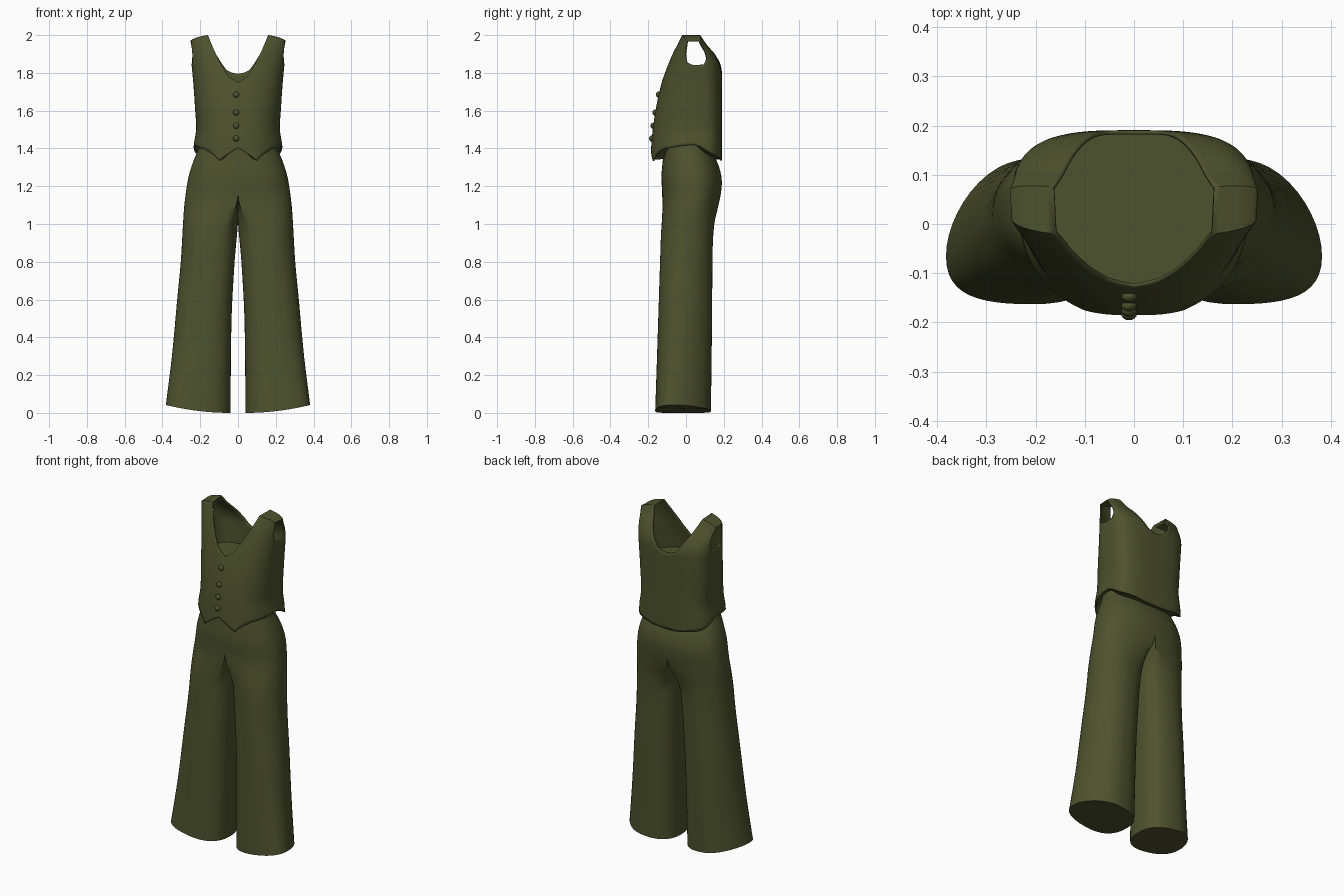
import bpy, bmesh, math

if "Cube" in bpy.data.objects:
    bpy.data.objects.remove(bpy.data.objects["Cube"])

olive = bpy.data.materials.new("olive_cloth")
olive.diffuse_color = (0.075, 0.085, 0.027, 1)
olive.use_nodes = True
olive.node_tree.nodes["Principled BSDF"].inputs["Base Color"].default_value = olive.diffuse_color


def curve(pts):
    """Smooth interpolation through (z, value) points."""
    def slope(i):
        a, b = pts[max(i - 1, 0)], pts[min(i + 1, len(pts) - 1)]
        return (b[1] - a[1]) / (b[0] - a[0])

    def f(z):
        z = min(max(z, pts[0][0]), pts[-1][0])
        i = 0
        while i < len(pts) - 2 and z > pts[i + 1][0]:
            i += 1
        (z0, v0), (z1, v1) = pts[i], pts[i + 1]
        h = z1 - z0
        t = (z - z0) / h
        return ((2*t**3 - 3*t*t + 1) * v0 + (t**3 - 2*t*t + t) * h * slope(i)
                + (3*t*t - 2*t**3) * v1 + (t**3 - t*t) * h * slope(i + 1))
    return f


def spow(v, e):
    return math.copysign(abs(v) ** e, v)


def finish(bm, name, angle=40):
    bmesh.ops.remove_doubles(bm, verts=bm.verts, dist=0.0004)
    bmesh.ops.recalc_face_normals(bm, faces=bm.faces)
    # make sure the shell points outwards at its front
    front = min(bm.faces, key=lambda f: f.calc_center_median().y)
    if front.normal.y > 0:
        bmesh.ops.reverse_faces(bm, faces=bm.faces)
    me = bpy.data.meshes.new(name)
    bm.to_mesh(me)
    bm.free()
    ob = bpy.data.objects.new(name, me)
    bpy.context.collection.objects.link(ob)
    me.materials.append(olive)
    bpy.ops.object.select_all(action='DESELECT')
    ob.select_set(True)
    bpy.context.view_layer.objects.active = ob
    bpy.ops.object.shade_smooth_by_angle(angle=math.radians(angle))
    return ob


# ---- waistcoat: columns run from the hem up to neck, shoulder or armhole edge
width = curve([(1.33, .24), (1.42, .234), (1.5, .222), (1.62, .228), (1.75, .237), (1.88, .25), (2, .267)])
chest = curve([(1.33, -.19), (1.5, -.176), (1.65, -.152), (1.78, -.12), (1.9, -.08), (2, -.03)])
back = curve([(1.33, .19), (1.6, .19), (1.78, .19), (1.84, .185), (1.9, .155), (1.95, .112), (2, .078)])
MID, EF, EB = 0.04, 0.87, 0.6
# hem angle, hem z, top angle, top z (angle 0 = centre line, 90 = side seam)
front_keys = [(0, 1.40, 0, 1.75), (10, 1.37, 10, 1.785), (21.5, 1.335, 18, 1.842), (28, 1.36, 27, 1.925),
              (36, 1.378, 33.5, 2.0), (46, 1.395, 53, 1.987), (58, 1.402, 70, 1.97),
              (68, 1.41, 72, 1.90), (77, 1.415, 78, 1.855), (90, 1.42, 90, 1.84)]
back_keys = [(0, 1.335, 0, 1.795), (8, 1.337, 5.2, 1.813), (16, 1.343, 11.5, 1.862), (23, 1.348, 19.5, 1.93),
             (30, 1.352, 26, 2.0), (39, 1.357, 47, 1.987), (50, 1.362, 69, 1.97),
             (62, 1.372, 66, 1.92), (71, 1.383, 69, 1.875), (81, 1.4, 78, 1.845), (90, 1.42, 90, 1.84)]
SUB, ROWS = 4, 30


def panel(bm, keys, depth, e, side):
    cols = []
    for i in range((len(keys) - 1) * SUB + 1):
        k = min(i // SUB, len(keys) - 2)
        t = i / SUB - k
        ab, zb, at, zt = [p + (q - p) * t for p, q in zip(keys[k], keys[k + 1])]
        col = []
        for r in range(ROWS + 1):
            s = r / ROWS
            a = math.radians(ab + (at - ab) * s ** 5)
            z = zb + (zt - zb) * s
            x = width(z) * spow(math.sin(a), e)
            y = MID + (depth(z) - MID) * max(math.cos(a), 0) ** e
            if i == (len(keys) - 1) * SUB:
                y = MID
            col.append(bm.verts.new((side * x, y, z)))
        cols.append(col)
    for c, d in zip(cols, cols[1:]):
        for r in range(ROWS):
            bm.faces.new((c[r], d[r], d[r + 1], c[r + 1]))
    return cols


bm, under = bmesh.new(), bmesh.new()
for side in (1, -1):
    f = panel(bm, front_keys, chest, EF, side)
    b = panel(bm, back_keys, back, EB, side)
    for i in range(4 * SUB, 6 * SUB):          # shoulder strap
        bm.faces.new((f[i][-1], f[i + 1][-1], b[i + 1][-1], b[i][-1]))
    for cols in (f, b):                        # underside strip from the hem to the waist
        strip = []
        for c in cols:
            x, y, z = c[0].co
            strip.append((under.verts.new((x * .985, y * .985, z + .006)),
                          under.verts.new((x * .7, y * .5, z + .01))))
        for p, q in zip(strip, strip[1:]):
            under.faces.new((p[0], q[0], q[1], p[1]))
vest = finish(bm, "waistcoat", 50)
sol = vest.modifiers.new("cloth_thickness", 'SOLIDIFY')
sol.thickness = 0.008
sol.offset = -1
finish(under, "waistcoat_underside")

# ---- inner lining closing the body below the neck
bm = bmesh.new()
loop = []
LINING = 1.68
for i in range(64):
    a = i * math.tau / 64
    depth, e = (back, EB) if math.cos(a) > 0 else (chest, EF)
    loop.append(bm.verts.new(((width(LINING) - .004) * spow(math.sin(a), e),
                              MID + (depth(LINING) - MID) * 0.98 * abs(math.cos(a)) ** e, LINING)))
bm.faces.new(loop)
finish(bm, "inner_lining")

# ---- buttons down the front
for n, z in enumerate((1.685, 1.59, 1.52, 1.453)):
    bm = bmesh.new()
    bmesh.ops.create_uvsphere(bm, u_segments=16, v_segments=10, radius=0.016)
    for v in bm.verts:
        v.co.y *= 0.8
        v.co += type(v.co)((-0.01, chest(z) - 0.002, z))
    finish(bm, "button_%d" % (n + 1), 60)

# ---- wide trousers: leg ovals blending into a half torso section at the crotch
outer = curve([(0, .382), (.2, .36), (.4, .34), (.6, .322), (.8, .303), (1, .291), (1.1, .284),
               (1.25, .262), (1.35, .23), (1.4, .208), (1.46, .198)])
inner = curve([(0, .04), (.5, .034), (.8, .018), (1.0, .001), (1.1, 0), (1.46, 0)])
belly = curve([(0, -.163), (.5, -.147), (1, -.131), (1.15, -.126), (1.25, -.13), (1.35, -.122), (1.46, -.115)])
seat = curve([(0, .132), (.5, .138), (.9, .142), (1, .152), (1.1, .174), (1.22, .19), (1.3, .176),
              (1.38, .143), (1.46, .125)])
N, SPLIT, CROTCH = 48, 120, 1.16
levels = [i * CROTCH / 36 for i in range(37)] + [CROTCH + i * 0.03 for i in range(1, 11)]


def leg_point(a, z):
    xo, xi, yf, yb = outer(z), inner(z), belly(z), seat(z)
    cy, ry = (yf + yb) / 2, (yb - yf) / 2
    r = math.radians(a)
    e = 0.98 if math.cos(r) > 0 else 0.8
    # leg oval, its outer edge swept forward toward the hem
    x = (xo + xi) / 2 + (xo - xi) / 2 * spow(math.cos(r), e)
    y = cy + ry * spow(math.sin(r), e)
    y -= 0.05 * max(0, math.cos(r)) ** 2 * max(0, 1 - z / 0.9)
    # half torso section
    if abs(a) <= SPLIT:
        d = math.radians(a * 90 / SPLIT)
        tx, ty = xo * max(math.cos(d), 0) ** 0.85, cy + ry * spow(math.sin(d), 0.85)
        if abs(a) == SPLIT:
            tx = 0
    else:
        tx, ty = 0, cy + ry * math.copysign((180 - abs(a)) / (180 - SPLIT), a)
    b = min(max((z - 0.92) / (CROTCH - 0.92), 0), 1)
    b = b * b * (3 - 2 * b)
    # curved hem, lifted on the outside
    lift = 0.042 * max(0, (x - xi) / (xo - xi)) ** 2 * max(0, 1 - z / 0.3)
    return x + (tx - x) * b, y + (ty - y) * b, z + lift


bm = bmesh.new()
for side in (1, -1):
    rings = []
    for z in levels:
        ring = []
        for i in range(N):
            x, y, h = leg_point(-180 + i * 360 / N, z)
            ring.append(bm.verts.new((side * x, y, h)))
        rings.append(ring)
    for k in range(len(rings) - 1):
        lo, hi = rings[k], rings[k + 1]
        for i in range(N):
            j = (i + 1) % N
            mid = abs(-180 + (i + 0.5) * 360 / N)
            if mid > SPLIT and levels[k] > CROTCH - 0.001:
                continue                       # no wall inside the torso
            bm.faces.new((lo[i], lo[j], hi[j], hi[i]))
    bm.faces.new(rings[0])                     # closed leg bottom
finish(bm, "trousers", 70)
